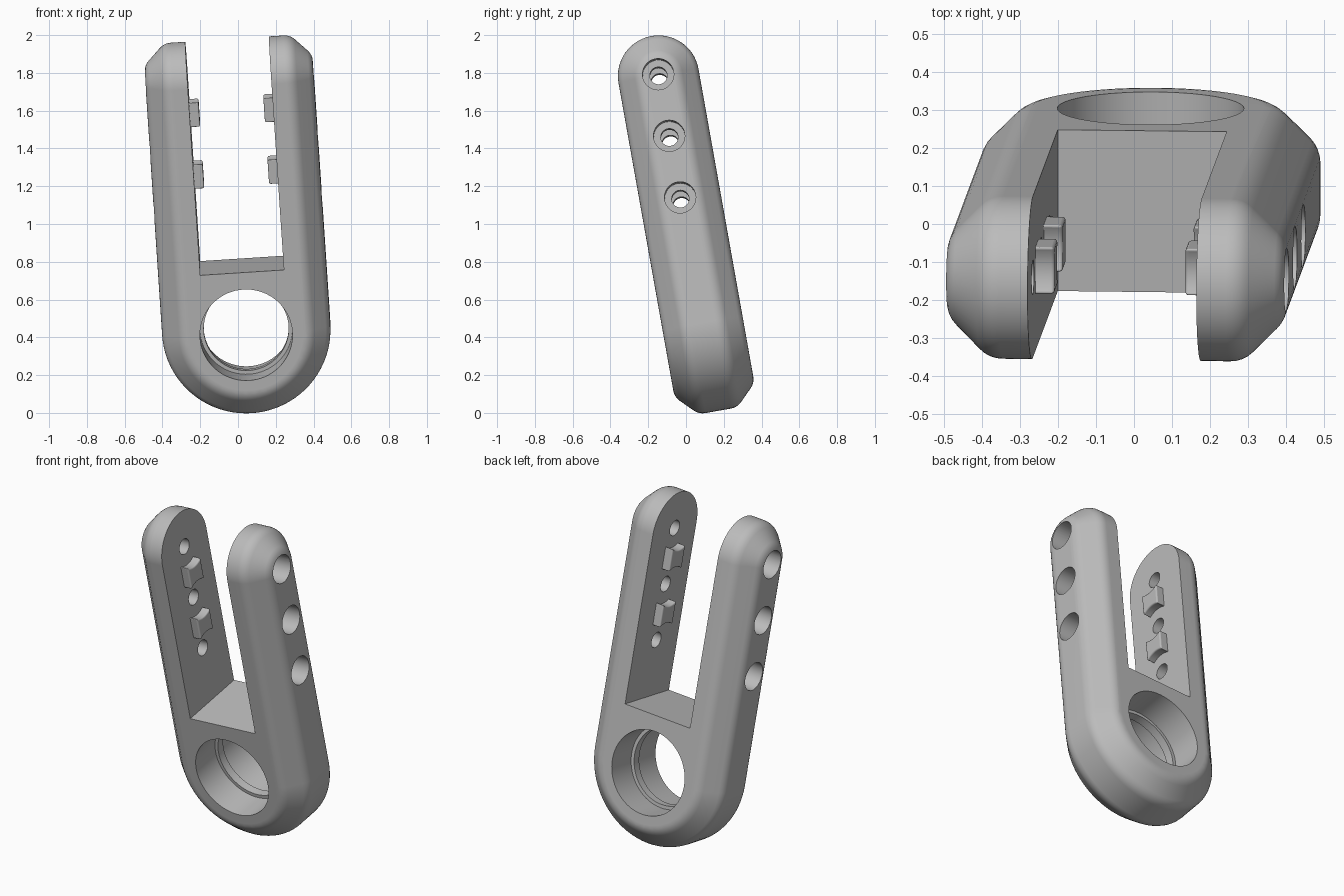
import bpy, bmesh, math
from mathutils import Matrix, Vector

cube = bpy.data.objects.get("Cube")
if cube:
    bpy.data.objects.remove(cube, do_unlink=True)

# Main sizes, measured from the ring centre
R, H, CHAMFER = 0.446, 0.215, 0.112
ARM_TOP, FLOOR, GAP = 1.338, 0.336, 0.222
SCREWS = (0.674, 1.006, 1.338)
POSE = (Matrix.Translation((0.0435, 0.092, 0.45))
        @ Matrix.Rotation(math.radians(10.1), 4, 'X')
        @ Matrix.Rotation(math.radians(-3.75), 4, 'Y'))

grey = bpy.data.materials.new("plain grey")
grey.use_nodes = True
grey.diffuse_color = (0.5, 0.5, 0.5, 1)
grey.node_tree.nodes["Principled BSDF"].inputs["Base Color"].default_value = (0.5, 0.5, 0.5, 1)


def make_object(name, bm):
    bmesh.ops.recalc_face_normals(bm, faces=bm.faces)
    mesh = bpy.data.meshes.new(name)
    bm.to_mesh(mesh)
    bm.free()
    ob = bpy.data.objects.new(name, mesh)
    bpy.context.collection.objects.link(ob)
    mesh.materials.append(grey)
    return ob


def select(ob):
    bpy.ops.object.select_all(action='DESELECT')
    ob.select_set(True)
    bpy.context.view_layer.objects.active = ob


def cut(ob, cutter):
    mod = ob.modifiers.new("cut", 'BOOLEAN')
    mod.operation, mod.solver, mod.object = 'DIFFERENCE', 'EXACT', cutter
    select(ob)
    bpy.ops.object.modifier_apply(modifier=mod.name)
    bpy.data.objects.remove(cutter, do_unlink=True)


def turned(name, profile, place, segments):
    """Solid of revolution about z from (radius, height) pairs."""
    bm = bmesh.new()
    rings = [[bm.verts.new(place @ Vector((r * math.cos(a), r * math.sin(a), z)))
              for a in (math.tau * i / segments for i in range(segments))]
             for r, z in profile]
    for low, high in zip(rings, rings[1:]):
        for i in range(segments):
            j = (i + 1) % segments
            bm.faces.new((low[i], low[j], high[j], high[i]))
    bm.faces.new(rings[0])
    bm.faces.new(rings[-1])
    return make_object(name, bm)


def finish(ob):
    select(ob)
    bpy.ops.object.shade_smooth_by_angle(angle=math.radians(32))
    ob.modifiers.new("normals", 'WEIGHTED_NORMAL').keep_sharp = True
    ob.matrix_world = POSE


def soft_corner(before, corner, after, steps=4):
    a, b, c = Vector(before), Vector(corner), Vector(after)
    return [a.lerp(b, t).lerp(b.lerp(c, t), t) for t in (i / steps for i in range(steps + 1))]


# Chamfered cross-section with softened corners, as (outward, half depth)
inner, outer, soft = R - CHAMFER, H - CHAMFER, 0.035
diag = soft * 0.707
section = (soft_corner((inner - soft, H), (inner, H), (inner + diag, H - diag))
           + soft_corner((R - diag, outer + diag), (R, outer), (R, outer - soft)))

# Fork body: rounded foot and rounded arm tops, joined as one convex solid
bm = bmesh.new()
STEPS = 40
for i in range(STEPS + 1):
    a = math.pi * i / STEPS
    for r, h in section:
        for side in (-1, 1):
            bm.verts.new((r * math.cos(a), side * h, -r * math.sin(a)))
            bm.verts.new((side * r, h * math.cos(a), ARM_TOP + h * math.sin(a)))
bmesh.ops.remove_doubles(bm, verts=bm.verts, dist=0.0001)
bmesh.ops.convex_hull(bm, input=bm.verts)
bmesh.ops.dissolve_limit(bm, angle_limit=0.008, verts=bm.verts, edges=bm.edges)
fork = make_object("fork_body", bm)

# Slot between the arms
bm = bmesh.new()
bmesh.ops.create_cube(bm, size=1, matrix=Matrix.Translation((0, 0, FLOOR + 1))
                      @ Matrix.Diagonal((2 * GAP, 1, 2, 1)))
cut(fork, make_object("slot_cutter", bm))

# Bore with a narrow flange at mid depth
BORE, LIP, LIP_HALF = 0.245, 0.225, 0.025
cut(fork, turned("bore_cutter",
                 [(BORE, -0.4), (BORE, -LIP_HALF), (LIP, -LIP_HALF),
                  (LIP, LIP_HALF), (BORE, LIP_HALF), (BORE, 0.4)],
                 Matrix.Rotation(math.pi / 2, 4, 'X'), 72))

# Counterbored screw holes through both arms
HEAD, SHANK, SEAT = 0.083, 0.046, 0.325
for w in SCREWS:
    cut(fork, turned("screw_cutter",
                     [(HEAD, -0.6), (HEAD, -SEAT), (SHANK, -SEAT),
                      (SHANK, SEAT), (HEAD, SEAT), (HEAD, 0.6)],
                     Matrix.Translation((0, 0, w)) @ Matrix.Rotation(math.pi / 2, 4, 'Y'), 36))
finish(fork)

# Waisted pads on the inner faces, hollowed around the neighbouring holes
HALF, ARC, RISE = 0.062, 0.116, 0.05
pitch = (SCREWS[1] - SCREWS[0]) / 2
for side, label in ((-1, "right"), (1, "left")):
    for w, place in ((SCREWS[0] + pitch, "lower"), (SCREWS[1] + pitch, "upper")):
        bm = bmesh.new()
        edge = [HALF * (i / 5 - 1) for i in range(11)]
        top = [(d, pitch - math.sqrt(ARC ** 2 - d ** 2)) for d in edge]
        outline = top + [(d, -h) for d, h in reversed(top)]
        face = bm.faces.new([bm.verts.new((side * (GAP + 0.03), d, w + h)) for d, h in outline])
        grown = bmesh.ops.extrude_face_region(bm, geom=[face])
        tip = [v for v in grown["geom"] if isinstance(v, bmesh.types.BMVert)]
        bmesh.ops.translate(bm, verts=tip, vec=(-side * (RISE + 0.03), 0, 0))
        pad = make_object(f"{label}_{place}_pad", bm)
        bevel = pad.modifiers.new("rounding", 'BEVEL')
        bevel.width, bevel.segments = 0.018, 4
        bevel.limit_method, bevel.angle_limit = 'ANGLE', math.radians(40)
        finish(pad)
